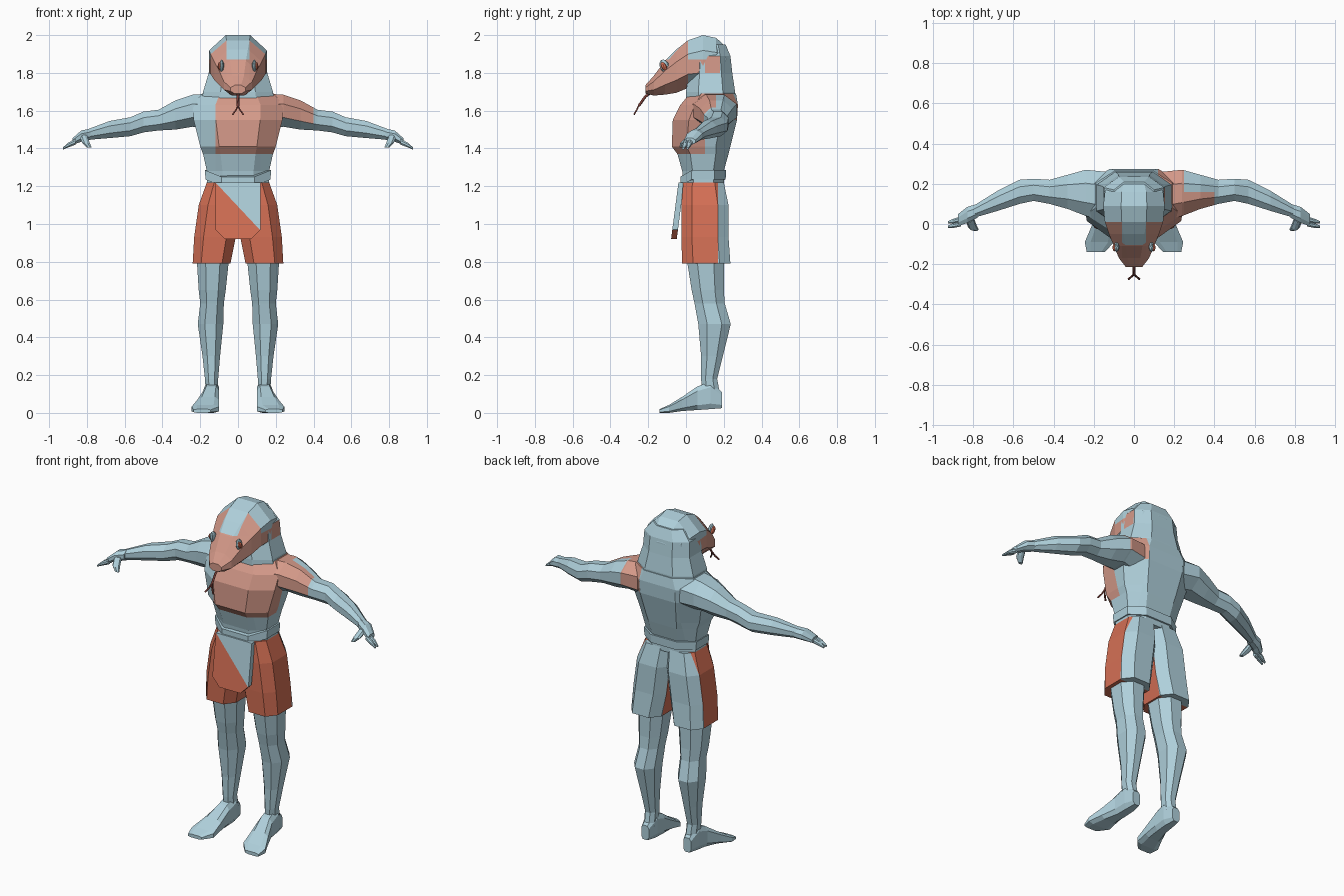
import bpy, bmesh
from mathutils import Vector

cube = bpy.data.objects.get("Cube")
if cube:
    bpy.data.objects.remove(cube)


def material(name, rgb):
    m = bpy.data.materials.new(name)
    m.use_nodes = True
    m.diffuse_color = (*rgb, 1)
    m.node_tree.nodes["Principled BSDF"].inputs["Base Color"].default_value = (*rgb, 1)
    return m


BLUE, PINK, ORANGE, DARK = range(4)
MATS = [material("pale blue scales", (0.43, 0.63, 0.71)),
        material("salmon scales", (0.66, 0.32, 0.25)),
        material("orange cloth", (0.66, 0.16, 0.09)),
        material("dark red tongue", (0.20, 0.05, 0.04))]


def finish(name, bm, paint=BLUE, cuts=()):
    """Cut colour borders, paint faces by rule and link the object."""
    for co, no in cuts:
        geom = bm.verts[:] + bm.edges[:] + bm.faces[:]
        bmesh.ops.bisect_plane(bm, geom=geom, plane_co=co, plane_no=no)
    bmesh.ops.recalc_face_normals(bm, faces=bm.faces[:])
    for f in bm.faces:
        f.material_index = paint(f.calc_center_median()) if callable(paint) else paint
    me = bpy.data.meshes.new(name)
    bm.to_mesh(me)
    bm.free()
    for m in MATS:
        me.materials.append(m)
    ob = bpy.data.objects.new(name, me)
    bpy.context.scene.collection.objects.link(ob)
    return ob


def loft(name, axis, rings, paint=BLUE, cuts=(), k=0.42, s=1):
    """Octagonal sections along an axis; ring = (position, a low, a high, b low, b high)."""
    unit = [(1, k), (k, 1), (-k, 1), (-1, k), (-1, -k), (-k, -1), (k, -1), (1, -k)]
    order = {"x": lambda p, a, b: (p, a, b),
             "y": lambda p, a, b: (a, p, b),
             "z": lambda p, a, b: (a, b, p)}[axis]
    bm = bmesh.new()
    loops = []
    for p, a0, a1, b0, b1 in rings:
        loop = []
        for u, v in unit:
            x, y, z = order(p, (a0 + a1 + u * (a1 - a0)) / 2, (b0 + b1 + v * (b1 - b0)) / 2)
            loop.append(bm.verts.new((x * s, y, z)))
        loops.append(loop)
    for lo, hi in zip(loops, loops[1:]):
        for i in range(8):
            j = (i + 1) % 8
            bm.faces.new((lo[i], lo[j], hi[j], hi[i]))
    bm.faces.new(loops[0])
    bm.faces.new(loops[-1])
    return finish(name, bm, paint, cuts)


X, Y, Z = Vector((1, 0, 0)), Vector((0, 1, 0)), Vector((0, 0, 1))


# Torso with a patch over the chest and the left shoulder
def chest_paint(c):
    front = c.y < 0.1 and c.x > -0.12 and 1.37 < c.z < 1.66
    back = c.y > 0.14 and c.x > 0.12 and c.z > 1.56
    return PINK if front or back else BLUE


loft("torso", "z", [(1.2, -.165, .165, -.01, .2), (1.28, -.165, .165, -.02, .2),
                    (1.37, -.185, .185, -.045, .225), (1.41, -.2, .2, -.075, .235),
                    (1.55, -.235, .235, -.07, .27), (1.63, -.24, .24, -.03, .275),
                    (1.69, -.19, .19, .02, .265)],
     chest_paint, [(X * -.12, X), (X * .12, X), (Y * .1, Y)], k=.5)


# Neck hood with side patches
def hood_paint(c):
    return PINK if c.x > 0 and .1 < c.y < .18 and 1.75 < c.z < 1.9 else BLUE


loft("neck_hood", "z", [(1.58, -.2, .2, .0, .26), (1.7, -.185, .185, .0, .26),
                        (1.8, -.155, .155, .015, .245), (1.89, -.15, .15, .02, .235),
                        (1.95, -.1, .1, .05, .21)],
     hood_paint, [(Y * .1, Y), (Y * .18, Y)], k=.5)


# Head with a pale forehead and a salmon face
def head_paint(c):
    face = c.y < .01 and not (abs(c.x) < .06 and c.z > 1.87)
    cheek = c.y < .16 and 1.76 < c.z < 1.86 and abs(c.x) > .1
    return PINK if face or cheek else BLUE


loft("head", "y", [(-.215, -.04, .04, 1.69, 1.735), (-.17, -.075, .075, 1.68, 1.785),
                   (-.11, -.1, .1, 1.685, 1.865), (-.05, -.125, .125, 1.695, 1.925),
                   (.01, -.145, .145, 1.72, 1.972), (.09, -.153, .153, 1.72, 2.0),
                   (.16, -.145, .145, 1.72, 1.985), (.21, -.115, .115, 1.74, 1.94),
                   (.238, -.06, .06, 1.78, 1.87)],
     head_paint, [(X * .06, X), (X * -.06, X), (Z * 1.87, Z)])


# Forked tongue
def tube(name, points, radius, paint):
    cu = bpy.data.curves.new(name, "CURVE")
    cu.dimensions = "3D"
    cu.bevel_depth, cu.bevel_resolution = radius, 0
    cu.use_fill_caps = True
    sp = cu.splines.new("POLY")
    sp.points.add(len(points) - 1)
    for p, co in zip(sp.points, points):
        p.co = (*co, 1)
    cu.materials.append(MATS[paint])
    bpy.context.scene.collection.objects.link(bpy.data.objects.new(name, cu))


tube("tongue", [(0, -.18, 1.7), (0, -.215, 1.675), (0, -.25, 1.625)], .007, DARK)
for side, s in (("left", 1), ("right", -1)):
    tube(side + "_tongue_tip", [(0, -.25, 1.628), (.01 * s, -.26, 1.605), (.028 * s, -.275, 1.58)],
         .005, DARK)

    # Eye in a pale socket
    for part, size, out, col in (("socket", .036, .0, BLUE), ("eye", .022, .01, ORANGE)):
        bm = bmesh.new()
        bmesh.ops.create_uvsphere(bm, u_segments=8, v_segments=6, radius=1)
        for v in bm.verts:
            x, y, z = v.co
            v.co = ((.086 + out + x * .012) * s, -.113 - out / 2 + y * size * .75 - z * .008, 1.835 + z * size)
        finish(f"{side}_{part}", bm, col)

    # Arm, painted over the left shoulder only
    def arm_paint(c):
        patch = 0 < c.x < .4 and c.z > 1.54 and (c.y < .16 or c.x < .25)
        return PINK if patch else BLUE

    loft(side + "_arm", "x", [(.14, .02, .26, 1.5, 1.69), (.24, .04, .27, 1.515, 1.685),
                              (.33, .075, .245, 1.5, 1.655), (.42, .1, .22, 1.495, 1.605),
                              (.5, .115, .225, 1.485, 1.595), (.57, .1, .22, 1.465, 1.565),
                              (.68, .065, .165, 1.455, 1.545), (.8, .03, .09, 1.445, 1.5)],
         arm_paint, [(X * .4, X), (X * .25, X), (Y * .16, Y)], s=s)

    # Hand with fingers and thumb
    loft(side + "_palm", "x", [(.78, .03, .1, 1.445, 1.505), (.83, .005, .085, 1.435, 1.495),
                               (.875, -.01, .05, 1.42, 1.455)], s=s)
    for n, dy in enumerate((0, .022)):
        loft(f"{side}_finger_{n + 1}", "x", [(.86, -.012 + dy, .016 + dy, 1.42, 1.452),
                                             (.9, -.02 + dy, .004 + dy, 1.405, 1.43),
                                             (.926, -.02 + dy, -.008 + dy, 1.394, 1.406)], s=s)
    loft(side + "_thumb", "z", [(1.405, .775, .8, -.035, -.018), (1.43, .785, .825, -.03, .01),
                                (1.47, .8, .84, .01, .05)], s=s)

    # Shorts leg, orange in front and pale behind
    loft(side + "_shorts_leg", "z", [(.79, .04, .24, -.02, .235), (.93, .012, .232, -.025, .225),
                                     (1.1, -.01, .208, -.025, .225), (1.22, -.01, .165, -.015, .2)],
         lambda c: ORANGE if c.y < .17 else BLUE, [(Y * .17, Y)], k=.55, s=s)

    # Leg and foot
    loft(side + "_leg", "z", [(.1, .105, .17, .085, .18), (.18, .105, .175, .08, .165),
                              (.3, .095, .188, .08, .195), (.47, .078, .213, .065, .237),
                              (.58, .075, .2, .045, .205), (.65, .065, .208, .03, .2),
                              (.84, .045, .22, .0, .2)], k=.45, s=s)
    loft(side + "_foot", "y", [(.19, .115, .165, .025, .11), (.13, .1, .178, .02, .165),
                               (.06, .1, .185, .015, .14), (-.02, .1, .215, .01, .085),
                               (-.09, .1, .245, .0, .042), (-.14, .145, .235, .0, .02)], k=.6, s=s)

# Belt, dipping at the front
belt = loft("belt", "z", [(1.235, -.172, .172, -.03, .21), (1.285, -.175, .175, -.03, .212)], k=.5)
for v in belt.data.vertices:
    if v.co.y < -.02:
        v.co.z -= .035

# Front apron, split by a diagonal into two colours
outline = [(-.12, 1.22), (.12, 1.22), (.12, .97), (.07, .92), (-.07, .92), (-.12, .97)]
bm = bmesh.new()
rows = [[bm.verts.new((x, -.04 - (1.22 - z) * .13 + d, z)) for x, z in outline] for d in (0, .03)]
for r in rows:
    bm.faces.new(r)
for i in range(6):
    j = (i + 1) % 6
    bm.faces.new((rows[0][i], rows[0][j], rows[1][j], rows[1][i]))
corner, slant = Vector((-.11, 0, 1.21)), Vector((.24, 0, .225))
finish("front_apron", bm, lambda c: BLUE if (c - corner).dot(slant) > 0 else ORANGE,
       [(corner, slant)])
